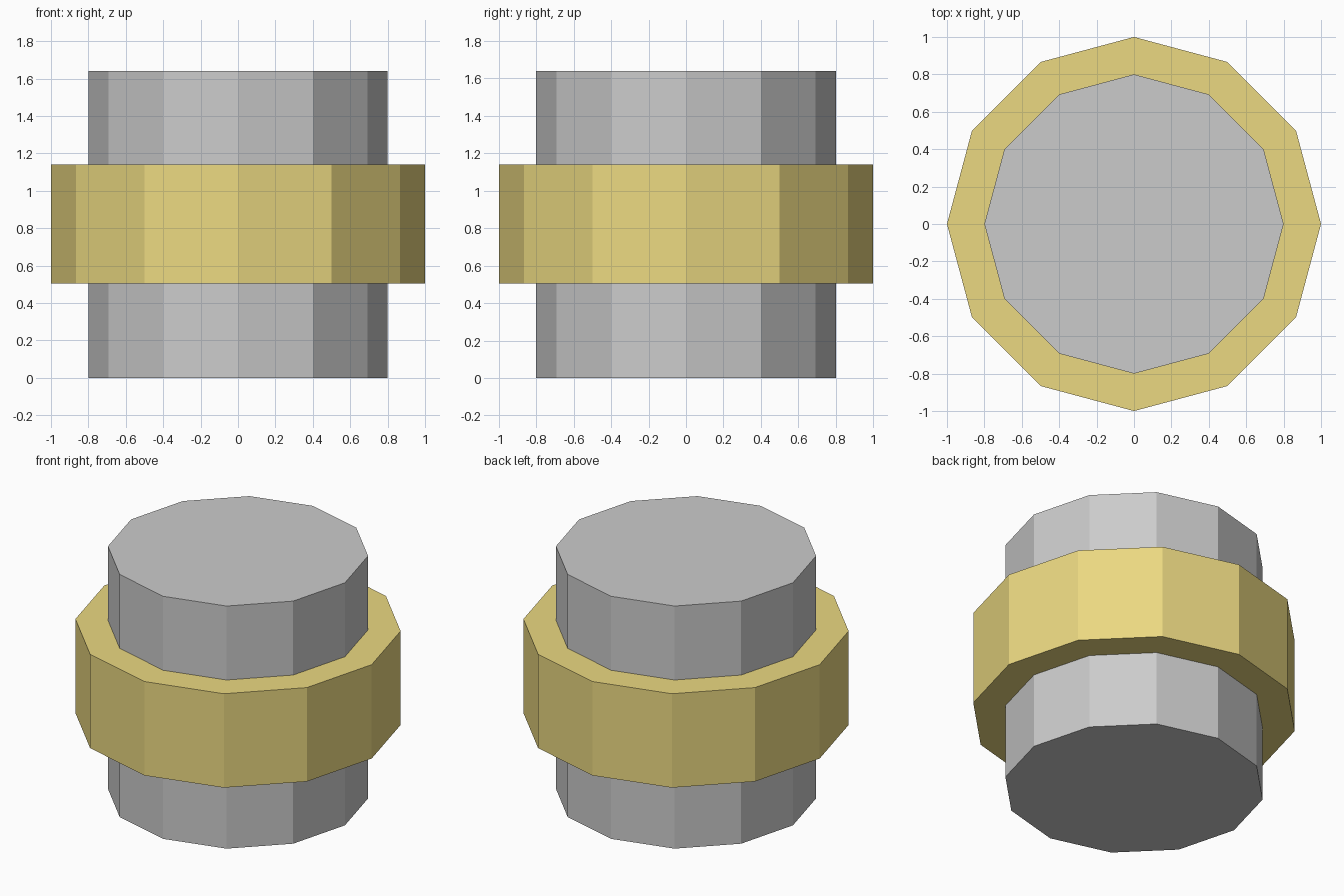
import bpy

if "Cube" in bpy.data.objects:
    bpy.data.objects.remove(bpy.data.objects["Cube"])

SIDES = 12


def cylinder(name, radius, z0, z1):
    # Twelve-sided flat-shaded drum with corners on the x and y axes
    bpy.ops.mesh.primitive_cylinder_add(
        vertices=SIDES, radius=radius, depth=z1 - z0,
        location=(0, 0, (z0 + z1) / 2))
    obj = bpy.context.object
    obj.name = name
    return obj


# Grey central drum
cylinder("core", 0.80, 0.0, 1.64)

# Gold collar around the middle
band = cylinder("collar", 1.0, 0.505, 1.14)
gold = bpy.data.materials.new("gold")
gold.diffuse_color = (0.83, 0.69, 0.22, 1)
gold.use_nodes = True
gold.node_tree.nodes["Principled BSDF"].inputs["Base Color"].default_value = gold.diffuse_color
band.data.materials.append(gold)
